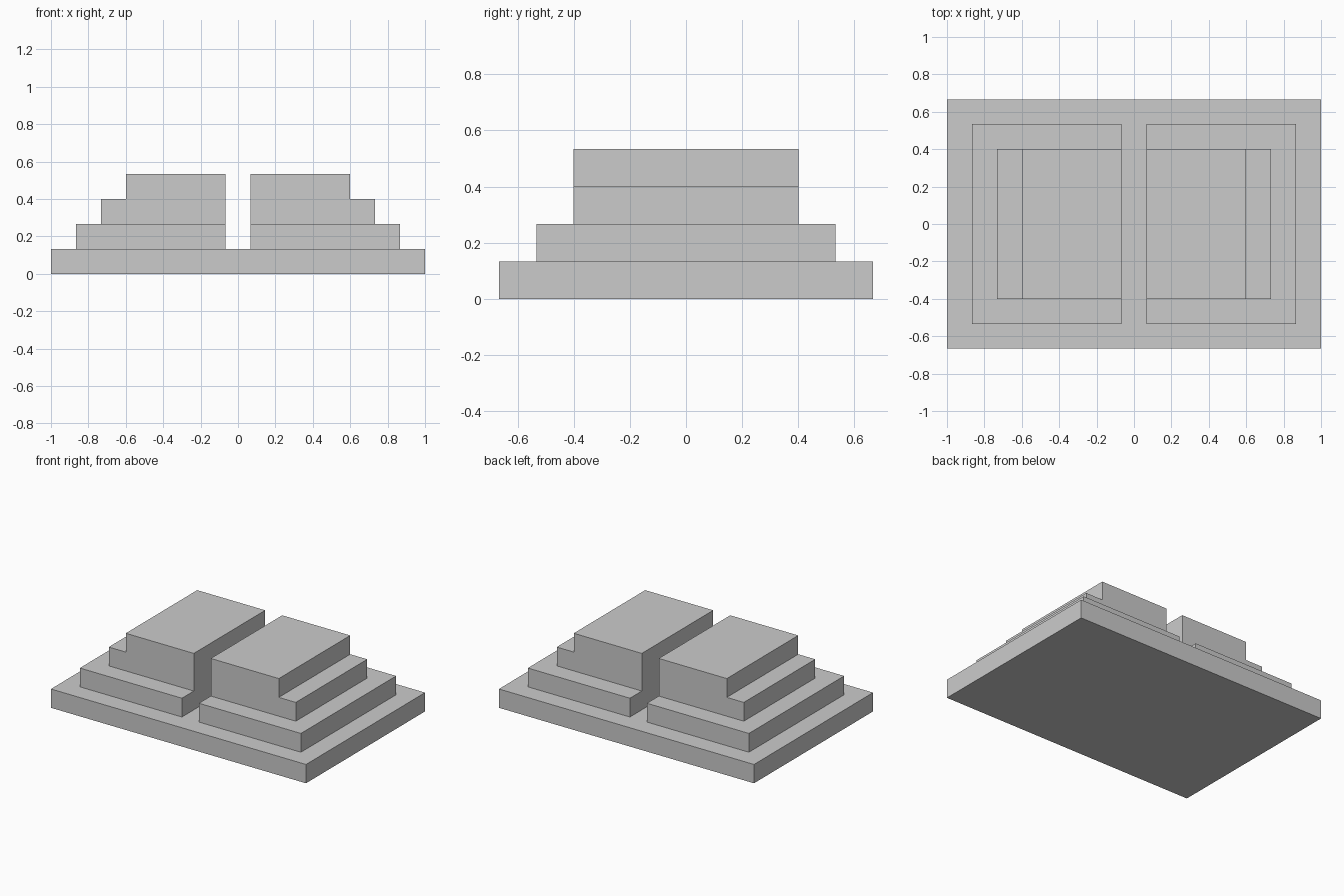
import bpy, bmesh
from mathutils import Vector

if "Cube" in bpy.data.objects:
    bpy.data.objects.remove(bpy.data.objects["Cube"])

U = 2 / 15  # module: every step is one unit high and deep


def box(name, lo, hi):
    """Axis-aligned box between two corners given in module units."""
    lo, hi = Vector(lo) * U, Vector(hi) * U
    bm = bmesh.new()
    bmesh.ops.create_cube(bm, size=1)
    bmesh.ops.scale(bm, vec=hi - lo, verts=bm.verts)
    bmesh.ops.translate(bm, vec=(lo + hi) / 2, verts=bm.verts)
    mesh = bpy.data.meshes.new(name)
    bm.to_mesh(mesh)
    bm.free()
    obj = bpy.data.objects.new(name, mesh)
    bpy.context.collection.objects.link(obj)
    return obj


def union(target, part):
    """Fuse a part into the target so no inner faces remain."""
    mod = target.modifiers.new("union", 'BOOLEAN')
    mod.operation, mod.solver, mod.object = 'UNION', 'EXACT', part
    bpy.context.view_layer.objects.active = target
    bpy.ops.object.modifier_apply(modifier=mod.name)
    bpy.data.objects.remove(part)


# Base slab
body = box("stepped_platform", (-7.5, -5, 0), (7.5, 5, 1))

# Tiers of each half: outer x, half depth, top z (sunk half a unit into the tier below)
tiers = [(6.5, 4, 2), (5.5, 3, 3), (4.5, 3, 4)]
inner = 0.5  # half the width of the central channel

for side in (-1, 1):
    for outer, depth, top in tiers:
        x0, x1 = sorted((side * inner, side * outer))
        union(body, box("tier", (x0, -depth, top - 1.5), (x1, depth, top)))
